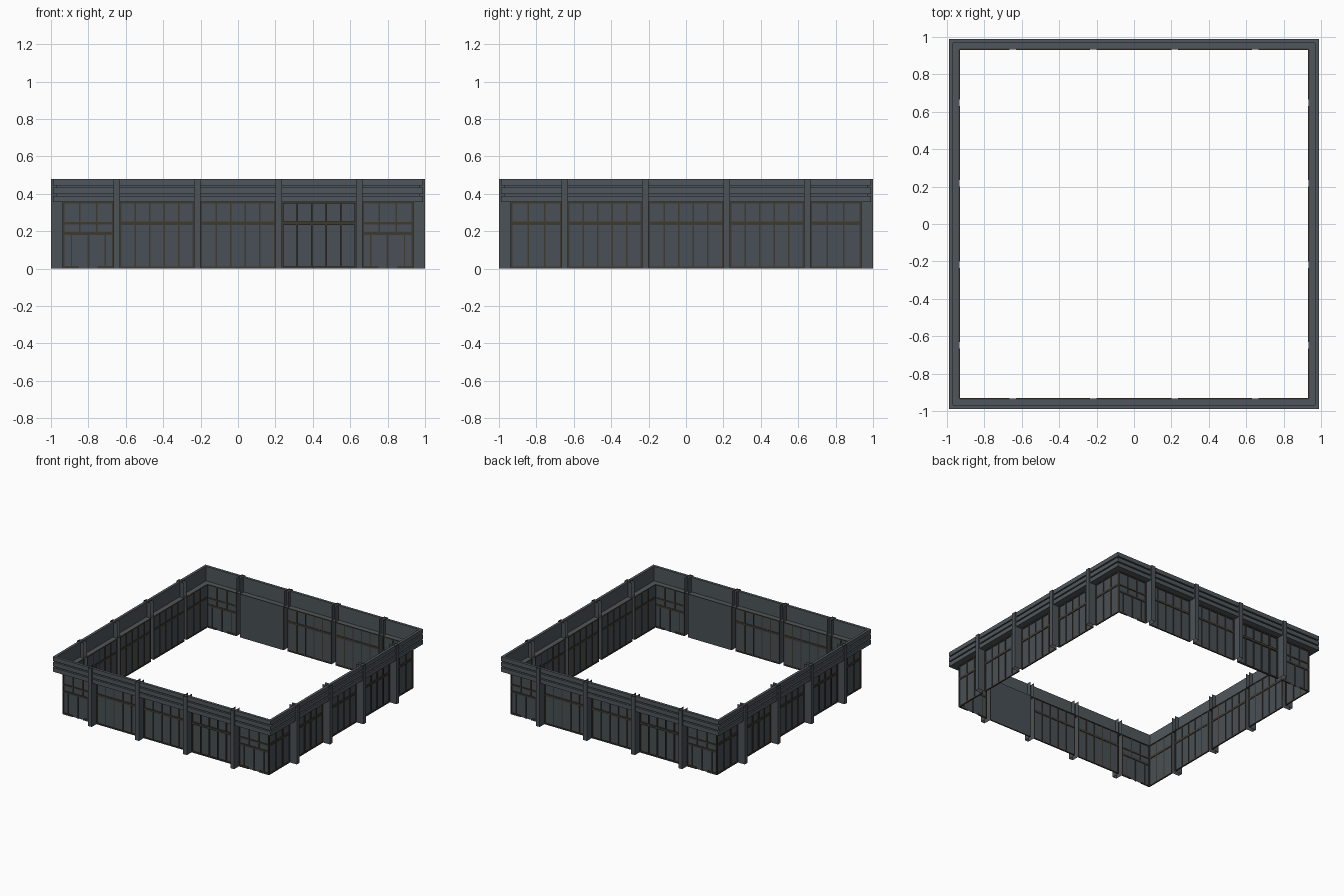
import bpy, bmesh
from mathutils import Matrix
from math import pi

if "Cube" in bpy.data.objects:
    bpy.data.objects.remove(bpy.data.objects["Cube"])


def material(name, rgb):
    m = bpy.data.materials.new(name)
    m.diffuse_color = (*rgb, 1)
    m.use_nodes = True
    m.node_tree.nodes["Principled BSDF"].inputs["Base Color"].default_value = m.diffuse_color
    return m


SLATE = material("slate cladding", (0.078, 0.094, 0.106))
PILLAR = material("pillar grey", (0.072, 0.085, 0.095))
GLASS = material("dark glass", (0.066, 0.080, 0.092))
FRAME = material("bronze frame", (0.048, 0.041, 0.030))

H = 0.355      # underside of fascia
TOP = 0.478    # top of fascia
WALL = 0.933   # distance of glazing from centre
BAYS = [(-0.935, -0.665), (-0.63, -0.235), (-0.2, 0.2), (0.235, 0.63), (0.665, 0.935)]


def finish(bm, name, mat):
    me = bpy.data.meshes.new(name)
    bm.to_mesh(me)
    bm.free()
    me.materials.append(mat)
    ob = bpy.data.objects.new(name, me)
    bpy.context.collection.objects.link(ob)
    return ob


def quad(bm, pts):
    bm.faces.new([bm.verts.new(p) for p in pts])


def box(bm, x0, x1, z0, z1, y0=-0.939, y1=-0.929):
    m = Matrix.Translation(((x0 + x1) / 2, (y0 + y1) / 2, (z0 + z1) / 2)) \
        @ Matrix.Diagonal((x1 - x0, y1 - y0, z1 - z0, 1))
    bmesh.ops.create_cube(bm, size=1, matrix=m)


def upright(bm, x, z0, z1, w=0.008):
    box(bm, x - w / 2, x + w / 2, z0, z1)


def rail(bm, x0, x1, z, h):
    box(bm, x0, x1, z - h / 2, z + h / 2)


# stepped fascia: soffit, three bands with grooves, top lip, swept round a square
profile = [(0.932, H), (0.99, H)]
band = (TOP - H - 0.02) / 3
z = H
for i in range(3):
    z += band
    profile.append((0.99, z))
    if i < 2:
        profile += [(0.974, z), (0.974, z + 0.01), (0.99, z + 0.01)]
        z += 0.01
profile.append((0.968, TOP))
profile[-2] = (0.99, TOP)
profile.append((0.968, H + 0.004))
bm = bmesh.new()
rings = [[bm.verts.new((sx * r, sy * r, h)) for sx, sy in ((-1, -1), (1, -1), (1, 1), (-1, 1))]
         for r, h in profile]
for a, b in zip(rings, rings[1:]):
    for i in range(4):
        j = (i + 1) % 4
        bm.faces.new((a[i], a[j], b[j], b[i]))
finish(bm, "stepped_fascia", SLATE)


def glazed_bay(frame, x0, x1):
    n = max(3, round((x1 - x0) / 0.08))
    inset = 0.004
    for i in range(n + 1):
        upright(frame, x0 + inset + (x1 - x0 - 2 * inset) * i / n, 0, H)
    rail(frame, x0, x1, 0.243, 0.018)
    rail(frame, x0, x1, 0.005, 0.01)
    rail(frame, x0, x1, H - 0.004, 0.008)


def door_bay(frame, x0, x1):
    c = (x0 + x1) / 2
    upright(frame, x0 + 0.004, 0, H)
    upright(frame, x1 - 0.004, 0, H)
    for d in (-0.045, 0.045):
        upright(frame, c + d, 0.19, H)
    for d in (-0.09, 0.09):
        upright(frame, c + d, 0, 0.185, 0.006)
    upright(frame, c, 0, 0.185, 0.01)
    rail(frame, x0, x1, 0.243, 0.012)
    rail(frame, x0, x1, 0.187, 0.016)
    rail(frame, x0, x1, H - 0.004, 0.008)
    rail(frame, c - 0.13, c - 0.05, 0.007, 0.014)
    rail(frame, c + 0.05, c + 0.13, 0.007, 0.014)


# four sides; doors in the end bays of front and back
for k, side in enumerate(("front", "right", "back", "left")):
    turn = Matrix.Rotation(k * pi / 2, 4, 'Z')
    doors = k % 2 == 0

    frame, glass, pillars = bmesh.new(), bmesh.new(), bmesh.new()
    for i, (x0, x1) in enumerate(BAYS):
        if doors and i in (0, 4):
            door_bay(frame, x0, x1)
        else:
            glazed_bay(frame, x0, x1)
        y = -0.9275 if doors and i == 3 else -WALL
        quad(glass, [(x0, y, 0), (x1, y, 0), (x1, y, H), (x0, y, H)])

    # open-backed channel pillars
    for c in (-0.6475, -0.2175, 0.2175, 0.6475):
        plan = [(c - 0.0175, -0.933), (c - 0.0175, -1), (c + 0.0175, -1), (c + 0.0175, -0.933)]
        for (ax, ay), (bx, by) in zip(plan, plan[1:]):
            quad(pillars, [(ax, ay, 0), (bx, by, 0), (bx, by, 0.48), (ax, ay, 0.48)])
    bmesh.ops.remove_doubles(pillars, verts=pillars.verts, dist=1e-5)

    for bm, name, mat in ((frame, "window_frames", FRAME), (glass, "window_glass", GLASS),
                          (pillars, "pillars", PILLAR)):
        bm.transform(turn)
        finish(bm, side + "_" + name, mat)
